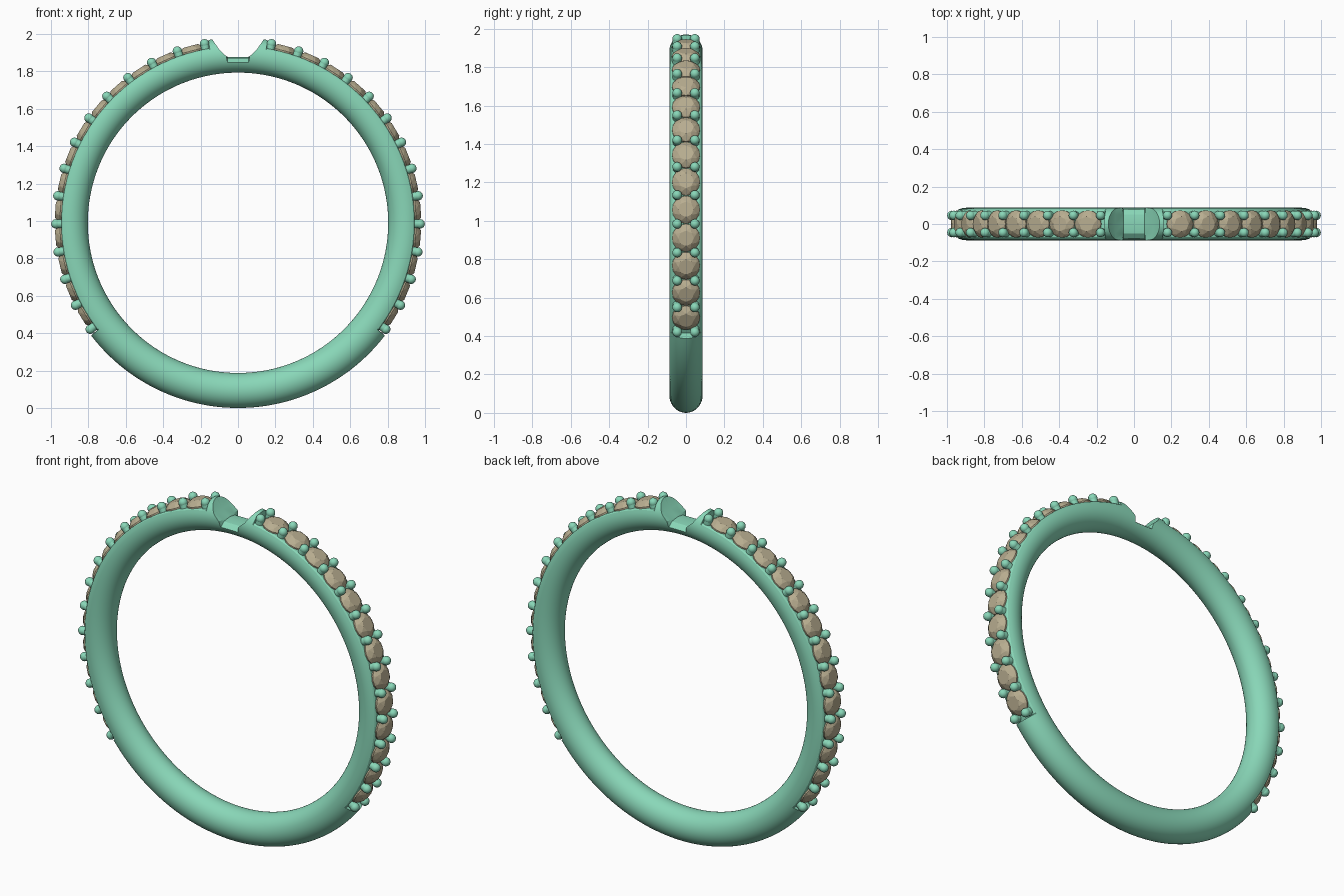
import bpy, bmesh
from math import sin, cos, pi, radians, degrees
from mathutils import Matrix, Vector

if "Cube" in bpy.data.objects:
    bpy.data.objects.remove(bpy.data.objects["Cube"])

C = 0.99                       # height of ring centre
R_MID, HALF_T, HALF_W = 0.8965, 0.0935, 0.087
R_CUT = 0.942                  # flattened radius under the stones
A0, STEP, N = 10.6, 8.86, 13   # first prong angle from top, pitch, stones per side


def material(name, col):
    m = bpy.data.materials.new(name)
    m.diffuse_color = (*col, 1)
    m.use_nodes = True
    m.node_tree.nodes["Principled BSDF"].inputs["Base Color"].default_value = m.diffuse_color
    return m


metal = material("green_metal", (0.25, 0.68, 0.48))
stone = material("tan_stone", (0.48, 0.42, 0.28))


def finish(bm, name, mat=None, smooth=None):
    bmesh.ops.recalc_face_normals(bm, faces=bm.faces)
    me = bpy.data.meshes.new(name)
    bm.to_mesh(me)
    bm.free()
    ob = bpy.data.objects.new(name, me)
    bpy.context.collection.objects.link(ob)
    if mat:
        me.materials.append(mat)
    if smooth:
        smooth_by_angle(ob, smooth)
    return ob


def activate(ob):
    bpy.ops.object.select_all(action='DESELECT')
    ob.select_set(True)
    bpy.context.view_layer.objects.active = ob


def smooth_by_angle(ob, deg):
    activate(ob)
    bpy.ops.object.shade_smooth_by_angle(angle=radians(deg))


def frame(deg, r, y=0.0):
    """Local z points outward at an angle measured from the top."""
    a = radians(deg)
    return (Matrix.Translation((r * sin(a), y, C + r * cos(a)))
            @ Matrix.Rotation(a, 4, 'Y'))


def skin(bm, rings, closed):
    n = len(rings[0])
    for i in range(len(rings) if closed else len(rings) - 1):
        a, b = rings[i], rings[(i + 1) % len(rings)]
        for j in range(n):
            k = (j + 1) % n
            bm.faces.new((a[j], a[k], b[k], b[j]))


# Band: elliptical section swept round, flattened where the stones sit
start, end = 9.3, 127.4
angles = [i * 2.0 for i in range(-90, 90)]
for s in (-1, 1):
    for e in (start, end):
        angles += [s * (e - 0.1), s * (e + 0.1)]
bm = bmesh.new()
rings = []
for d in sorted(angles):
    flat = start < abs(d) < end
    ring = []
    for j in range(40):
        t = 2 * pi * j / 40
        r = R_MID + HALF_T * cos(t)
        if flat:
            r = min(r, R_CUT + 0.004 * cos(t))
        ring.append(bm.verts.new(frame(d, r, HALF_W * sin(t)).translation))
    rings.append(ring)
skin(bm, rings, True)
band = finish(bm, "band", metal)

# Notch at the top for a centre setting, with a floor that rolls off at the sides
bm = bmesh.new()
rings = []
for y, floor in ((-0.12, 1.81), (-0.085, 1.842), (-0.05, 1.87), (0, 1.877),
                 (0.05, 1.87), (0.085, 1.842), (0.12, 1.81)):
    half = [(0.056, floor), (0.062, 1.88), (0.1, 1.915), (0.137, 1.97), (0.165, 2.05)]
    pts = half + [(-x, z) for x, z in reversed(half)]
    rings.append([bm.verts.new((x, y, z)) for x, z in pts])
skin(bm, rings, False)
bm.faces.new(rings[0])
bm.faces.new(rings[-1])
cutter = finish(bm, "notch_cutter")
cutter.hide_render = True
mod = band.modifiers.new("notch", 'BOOLEAN')
mod.operation, mod.solver, mod.object = 'DIFFERENCE', 'EXACT', cutter
activate(band)
bpy.ops.object.modifier_apply(modifier="notch")
bpy.data.objects.remove(cutter)
smooth_by_angle(band, 30)


def mirrored(ob):
    m = ob.modifiers.new("other_side", 'MIRROR')
    m.use_axis[0] = True
    m.use_mirror_merge = False


# Prongs: a rounded bead on a short post, in pairs between the stones
bm = bmesh.new()
for i in range(N + 1):
    for y in (-0.046, 0.046):
        d = A0 + i * STEP
        bmesh.ops.create_uvsphere(bm, u_segments=16, v_segments=10, radius=0.025,
                                  matrix=frame(d, 0.974, y))
        bmesh.ops.create_cone(bm, cap_ends=True, segments=16, radius1=0.023,
                              radius2=0.023, depth=0.05, matrix=frame(d, 0.948, y))
mirrored(finish(bm, "prongs", metal, 40))

# Stones: faceted round cuts, each the hull of its facet corners
bm = bmesh.new()
levels = ((16, 0.073, -0.004, 0), (16, 0.073, 0.004, 0),
          (8, 0.06, 0.0185, 0.5), (8, 0.04, 0.031, 0))
for i in range(N):
    m = frame(A0 + (i + 0.5) * STEP, 0.948)
    pts = [bm.verts.new(m @ Vector((0, 0, -0.06)))]
    for n, r, z, off in levels:
        for k in range(n):
            t = 2 * pi * (k + off) / n
            pts.append(bm.verts.new(m @ Vector((r * cos(t), r * sin(t), z))))
    bmesh.ops.convex_hull(bm, input=pts)
mirrored(finish(bm, "stones", stone))
